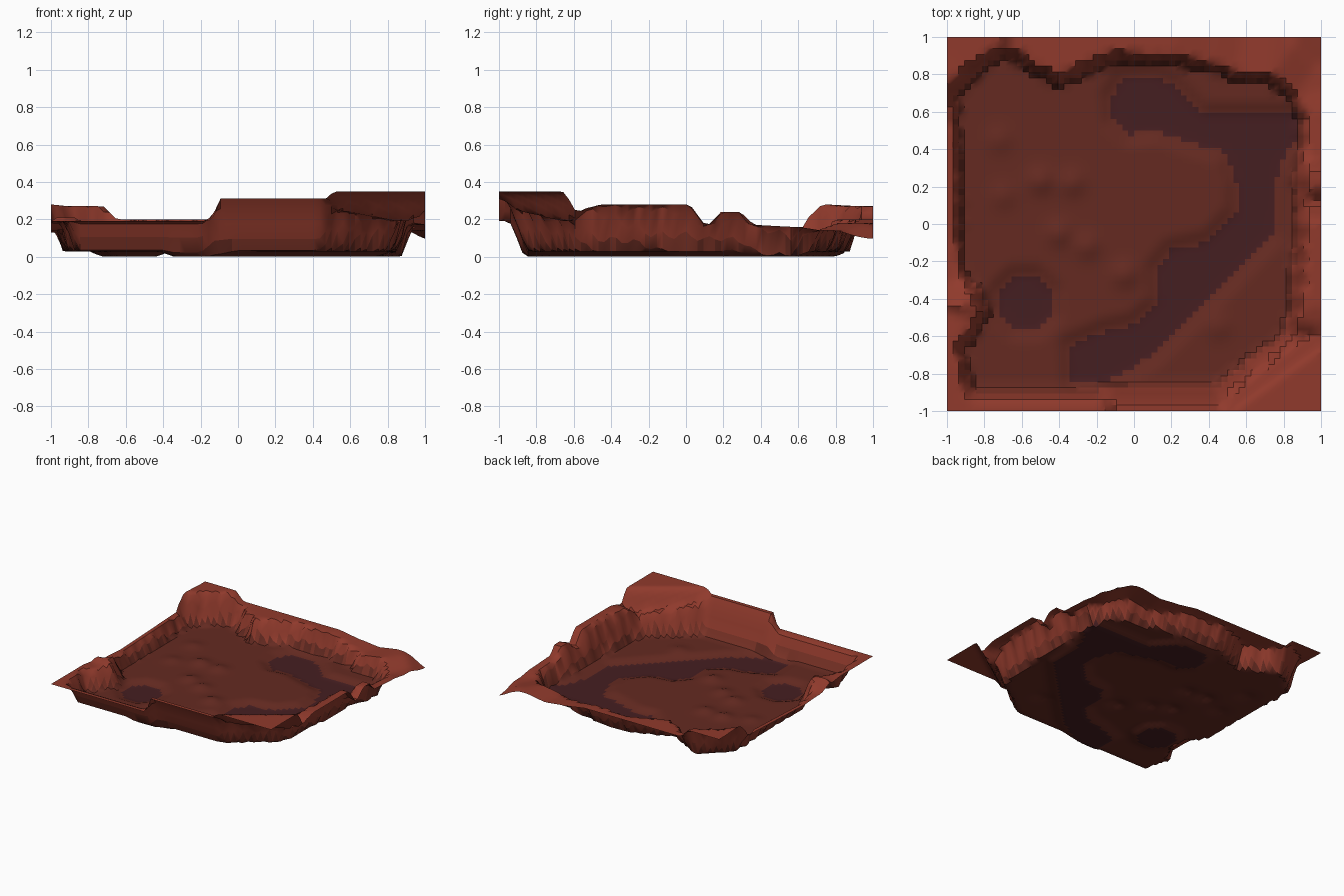
import bpy, bmesh, math

if "Cube" in bpy.data.objects:
    bpy.data.objects.remove(bpy.data.objects["Cube"])

# Foot of the surrounding cliff: x, y, rim height above it
CLIFF = [(-.85, -.88, .19), (-.2, -.88, .19), (-.13, -.85, .31), (.43, -.85, .31),
         (.47, -.83, .25), (.80, -.58, .19),
         (.82, -.50, .26), (.83, -.43, .28), (.86, .03, .28), (.87, .11, .17), (.86, .18, .24),
         (.86, .32, .24), (.88, .38, .17), (.89, .56, .16), (.85, .67, .14),
         (.72, .76, .18), (.54, .78, .15), (.38, .83, .17), (.20, .86, .20),
         (-.1, .87, .20), (-.22, .83, .20), (-.40, .74, .20), (-.52, .80, .20),
         (-.65, .88, .20), (-.72, .88, .27), (-.85, .79, .27), (-.94, .69, .28),
         (-.94, .63, .16), (-.93, .40, .15), (-.92, -.10, .13), (-.91, -.25, .14),
         (-.83, -.34, .21), (-.78, -.45, .21), (-.83, -.57, .17), (-.91, -.66, .19)]
# Outlines of the dark sunken channel and the small pit
CHANNEL = [(-.11, .56), (-.02, .48), (.12, .50), (.30, .44), (.49, .38), (.55, .22), (.55, .06),
           (.40, -.10), (.20, -.14), (.12, -.24), (.14, -.42), (0, -.54), (-.15, -.57),
           (-.34, -.65), (-.33, -.84), (-.12, -.83), (.10, -.70), (.30, -.50), (.52, -.28),
           (.74, -.05), (.77, .30), (.86, .45), (.86, .58), (.36, .58), (.20, .75),
           (.1, .79), (-.06, .78), (-.12, .68)]
PIT = [(-.58 + .15 * math.cos(a * math.pi / 4 + .39), -.42 + .15 * math.sin(a * math.pi / 4 + .39))
       for a in range(8)]
# Low mounds on the floor: x, y, height
MOUNDS = [(-.50, .23, .030), (-.33, .22, .026), (-.72, .45, .018), (-.40, -.05, .028),
          (-.25, -.12, .026), (-.05, -.27, .028), (-.70, .15, .018), (.45, -.55, .018)]


def outline(x, y, pts):
    """Signed distance to a closed outline (positive outside) and third value there."""
    best, val, inside = 9, 0, False
    for a, b in zip(pts, pts[1:] + pts[:1]):
        dx, dy = b[0] - a[0], b[1] - a[1]
        t = ((x - a[0]) * dx + (y - a[1]) * dy) / (dx * dx + dy * dy)
        t = min(1, max(0, t))
        d = math.hypot(x - a[0] - t * dx, y - a[1] - t * dy)
        if d < best:
            best = d
            val = a[2] + t * (b[2] - a[2]) if len(a) > 2 else 0
        if (a[1] > y) != (b[1] > y) and x < a[0] + (y - a[1]) / dy * dx:
            inside = not inside
    return (-best if inside else best), val


def ramp(t):
    t = min(1, max(0, t))
    return .5 * t + .5 * t * t * (3 - 2 * t)


def pool_distance(x, y):
    return min(outline(x, y, CHANNEL)[0], outline(x, y, PIT)[0])


def height(x, y):
    d, rim = outline(x, y, CLIFF)
    # floor with sunken pools and low mounds
    z = .027 * ramp(pool_distance(x, y) / .08)
    z += sum(h * math.exp(-((x - a) ** 2 + (y - b) ** 2) / .004) for a, b, h in MOUNDS)
    # cliff rising outward to a flat rim: sloped at the front, steep and rough elsewhere
    front = y < -.8 and x < .5
    if not front:
        d += .012 * math.sin(23 * x + 31 * y) * math.sin(37 * x - 19 * y)
    start = -.012
    if d > start:
        z += (rim - z) * ramp((d - start) / (rim * (.42 if front else .31)))
    # high diagonal plateau across the front right corner
    z = max(z, .35 * ramp(((x - .45) * .575 - (y + .84) * .818) / .17))
    # rim slumps at the back right corner
    z -= .06 * ramp((x + y - 1.8) / .2) * (d > 0)
    return max(0, z)


def material(name, rgb):
    m = bpy.data.materials.new(name)
    m.diffuse_color = (*rgb, 1)
    m.use_nodes = True
    m.node_tree.nodes["Principled BSDF"].inputs["Base Color"].default_value = m.diffuse_color
    return m


# Terrain sheet
N = 64
bm = bmesh.new()
steps = [2 * i / N - 1 for i in range(N + 1)]
grid = [[bm.verts.new((x, y, height(x, y))) for x in steps] for y in steps]
for j in range(N):
    for i in range(N):
        f = bm.faces.new((grid[j][i], grid[j][i + 1], grid[j + 1][i + 1], grid[j + 1][i]))
        c = f.calc_center_median()
        # colour by zone: pool, floor, cliff foot, cliff
        if c.z < .04 and pool_distance(c.x, c.y) < 0:
            f.material_index = 2
        elif c.z < .06:
            f.material_index = 1
        elif c.z < .085:
            f.material_index = 3
        else:
            f.material_index = 0
mesh = bpy.data.meshes.new("canyon_terrain")
bm.to_mesh(mesh)
bm.free()
for m in (material("red cliff rock", (.280, .042, .025)),
          material("brown floor", (.129, .023, .015)),
          material("dark purple pool", (.060, .013, .015)),
          material("cliff foot rock", (.20, .033, .020))):
    mesh.materials.append(m)
terrain = bpy.data.objects.new("canyon_terrain", mesh)
bpy.context.collection.objects.link(terrain)
bpy.context.view_layer.objects.active = terrain
terrain.select_set(True)
bpy.ops.object.shade_smooth_by_angle(angle=math.radians(35))
